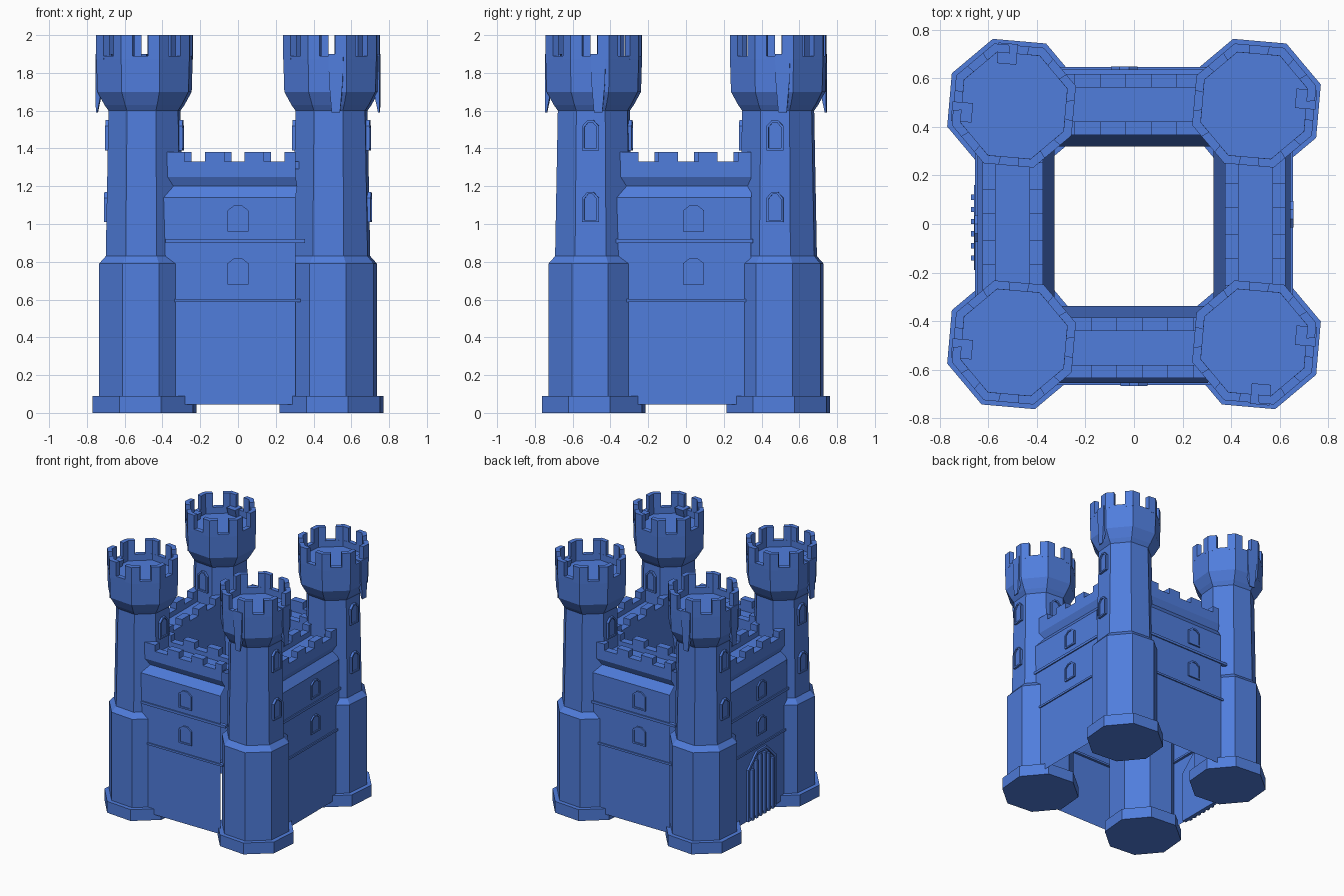
import bpy, bmesh
from math import sin, cos, radians
from mathutils import Matrix, Vector

cube = bpy.data.objects.get("Cube")
if cube:
    bpy.data.objects.remove(cube)

BLUE = (0.08, 0.205, 0.72, 1.0)
stone = bpy.data.materials.new("castle blue")
stone.use_nodes = True
stone.diffuse_color = BLUE
stone.node_tree.nodes["Principled BSDF"].inputs["Base Color"].default_value = BLUE

TILT = -5            # every tower is turned slightly
FRONT, RIGHT, BACK, LEFT = 0, 90, 180, 270


def turn(angle):
    return Matrix.Rotation(radians(angle), 4, 'Z')


def loft(name, rings, matrix=None, closed=True, caps=True):
    """Skin a list of equal point rings into one flat-shaded object."""
    bm = bmesh.new()
    rows = [[bm.verts.new(p) for p in ring] for ring in rings]
    n = len(rows[0])
    for a, b in zip(rows, rows[1:]):
        for i in range(n if closed else n - 1):
            j = (i + 1) % n
            bm.faces.new((a[i], a[j], b[j], b[i]))
    if caps:
        bm.faces.new(rows[0][::-1])
        bm.faces.new(rows[-1])
    bmesh.ops.recalc_face_normals(bm, faces=bm.faces)
    mesh = bpy.data.meshes.new(name)
    bm.to_mesh(mesh)
    bm.free()
    mesh.materials.append(stone)
    obj = bpy.data.objects.new(name, mesh)
    bpy.context.collection.objects.link(obj)
    if matrix:
        obj.matrix_world = matrix
    return obj


def octagon(r, z):
    return [Vector((r * cos(radians(a + 22.5)), r * sin(radians(a + 22.5)), z))
            for a in range(0, 360, 45)]


def box(name, x0, x1, y0, y1, z0, z1, matrix):
    return loft(name, [[(x0, y0, z), (x1, y0, z), (x1, y1, z), (x0, y1, z)]
                       for z in (z0, z1)], matrix)


def arch(w, h, shoulder, y, z, inset=0.0):
    """Pointed-top outline facing -y."""
    w, top = w / 2 - inset, h - inset
    return [(-w, y, z + inset), (w, y, z + inset), (w, y, z + shoulder - inset * 0.5),
            (w * 0.35, y, z + top), (-w * 0.35, y, z + top), (-w, y, z + shoulder - inset * 0.5)]


def window(name, matrix, y, z, w, h, proud):
    """Raised frame with a shallow recessed pane."""
    s = h * 0.8
    loft(name, [arch(w, h, s, y + 0.02, z), arch(w, h, s, y - proud, z),
                arch(w, h, s, y - proud, z, 0.012),
                arch(w, h, s, y - proud * 0.4, z, 0.012)], matrix)


# Towers: footing, lower shaft, tapering upper shaft and flared head with sunken floor
PROFILE = [(0.288, 0), (0.288, 0.09), (0.252, 0.09), (0.252, 0.79), (0.215, 0.83),
           (0.2, 1.6), (0.222, 1.63), (0.262, 1.7), (0.268, 1.89), (0.23, 1.89), (0.23, 1.84)]


def tower(name, x, y, outer_side, inner_side, chute_sides):
    place = Matrix.Translation((x, y, 0)) @ turn(TILT)
    loft(name, [octagon(r, z) for r, z in PROFILE], place)

    # Bent merlons wrapped around the corners
    low, high = octagon(0.268, 1.87), octagon(0.268, 2.0)
    for i in range(8):
        rings = []
        for o in (low, high):
            c, p, q = o[i], o[i - 1], o[(i + 1) % 8]
            outer = [c.lerp(p, 0.3), c, c.lerp(q, 0.3)]
            inner = [Vector((v.x * 0.86, v.y * 0.86, v.z)) for v in reversed(outer)]
            rings.append(outer + inner)
        loft(f"{name}_merlon_{i + 1}", rings, place)

    # Windows on the outer face and the courtyard face
    window(f"{name}_upper_window", place @ turn(outer_side), -0.188, 1.39, 0.09, 0.16, 0.017)
    window(f"{name}_lower_window", place @ turn(outer_side), -0.195, 1.01, 0.09, 0.16, 0.017)
    window(f"{name}_inner_window", place @ turn(inner_side), -0.188, 1.39, 0.09, 0.16, 0.017)

    # Tapered chutes hanging from the head
    for k, side in enumerate(chute_sides):
        rings = []
        for z, w, depth in ((1.59, 0.022, 0.008), (1.75, 0.036, 0.04), (1.9, 0.04, 0.085)):
            rings.append([(0.045 - w, -0.253, z), (0.045 + w, -0.253, z),
                          (0.045 + w, depth - 0.253, z), (0.045 - w, depth - 0.253, z)])
        loft(f"{name}_chute_{k + 1}", rings, place @ turn(side))


tower("front_right_tower", -0.495, -0.488, LEFT, RIGHT, [LEFT])
tower("front_left_tower", 0.495, -0.488, RIGHT, BACK, [RIGHT, FRONT])
tower("back_left_tower", 0.495, 0.488, RIGHT, LEFT, [RIGHT])
tower("back_right_tower", -0.495, 0.488, LEFT, FRONT, [LEFT, BACK])


# Curtain walls: bevelled top, groove, parapets on both sides of a walkway
def wall(name, side, o, end, first, mid):
    place = turn(side)
    section = [(o + 0.02, 0.045), (o + 0.02, 1.14), (o - 0.025, 1.2), (o, 1.25), (o, 1.33),
               (o - 0.055, 1.33), (o - 0.055, 1.29), (o - 0.195, 1.29), (o - 0.195, 1.33),
               (o - 0.25, 1.33), (o - 0.25, 1.22), (o - 0.298, 0.75)]

    def end_x(d):
        return end + max(0, o - d) * 0.35

    loft(name, [[(-0.45, -d, z) for d, z in section],
                [(end_x(d), -d, z) for d, z in section]], place, closed=False, caps=False)

    # Merlons, outer and inner rows
    for k in range(4):
        x0 = first + 0.21 * k
        for row, d in (("outer", o), ("inner", o - 0.195)):
            x1 = min(x0 + 0.103, end) if row == "outer" else x0 + 0.103
            box(f"{name}_{row}_merlon_{k + 1}", x0, x1, -d, -d + 0.055, 1.32, 1.38, place)

    # String courses
    face = -(o + 0.02)
    box(f"{name}_upper_course", -0.385, 0.355, face - 0.009, face + 0.02, 0.9, 0.92, place)
    box(f"{name}_lower_course", -0.335, 0.33, face - 0.009, face + 0.02, 0.588, 0.604, place)

    # Windows
    centre = place @ Matrix.Translation((mid, 0, 0))
    for level, z in (("upper", 0.96), ("lower", 0.68)):
        window(f"{name}_{level}_window", centre, face, z, 0.11, 0.14, 0.012)


wall("front_wall", FRONT, 0.635, 0.305, -0.385, 0.0)
wall("left_wall", RIGHT, 0.625, 0.345, -0.355, 0.04)
wall("back_wall", BACK, 0.617, 0.305, -0.385, 0.04)
wall("right_wall", LEFT, 0.625, 0.345, -0.355, 0.02)

# Gate: arched frame, recessed panel and vertical bars
gate = turn(LEFT) @ Matrix.Translation((0.015, 0, 0))
loft("gate_frame", [arch(0.35, 0.52, 0.41, y, 0.045, i) for y, i in
                    ((-0.63, 0), (-0.66, 0), (-0.66, 0.02), (-0.648, 0.02))], gate)
for k in range(6):
    x = -0.125 + 0.05 * k
    top = 0.53 - max(0, abs(x) - 0.05) * 1.1
    box(f"gate_bar_{k + 1}", x - 0.011, x + 0.011, -0.672, -0.64, 0.045, top, gate)
